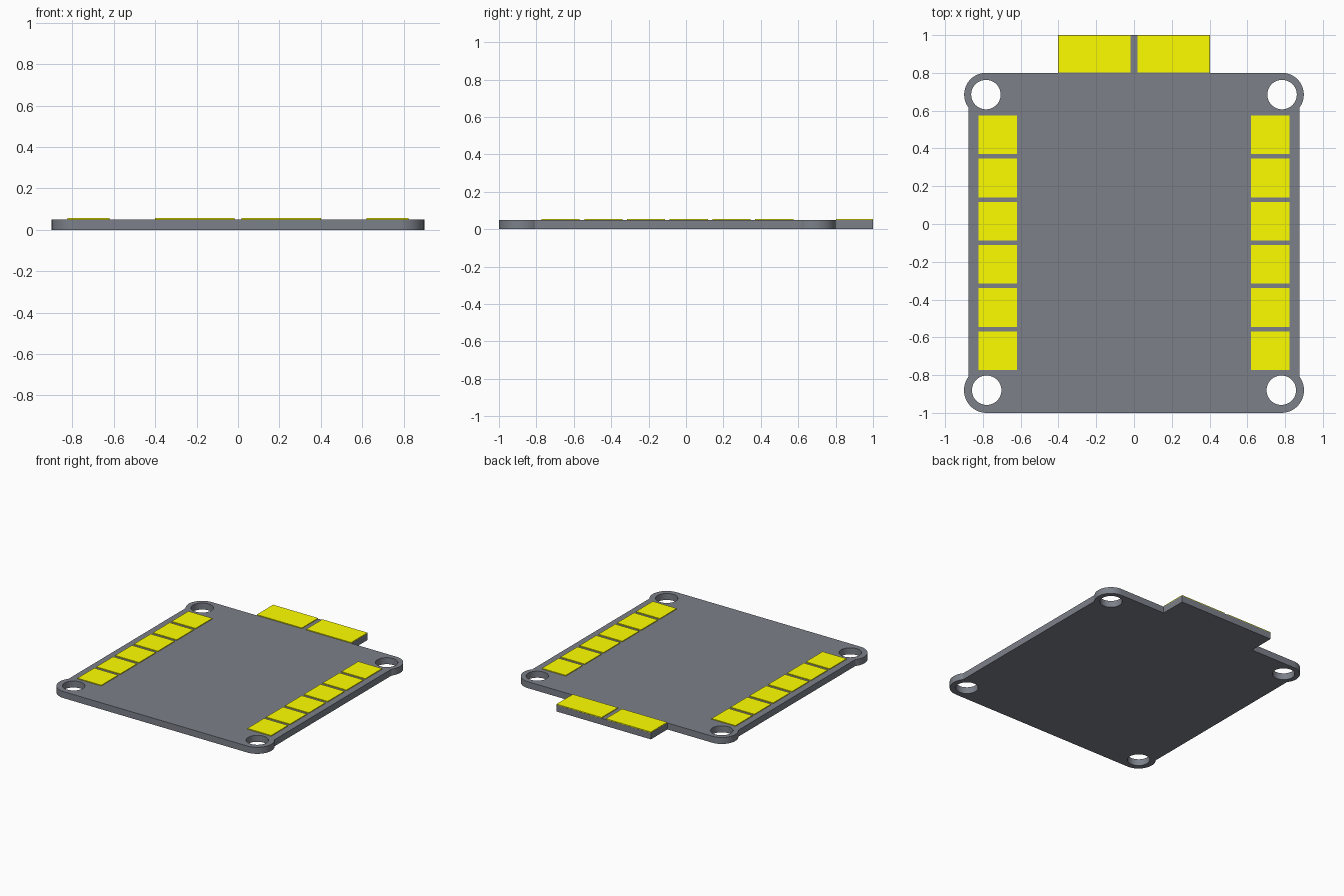
import bpy, bmesh
from math import cos, sin, pi, asin, tau

if "Cube" in bpy.data.objects:
    bpy.data.objects.remove(bpy.data.objects["Cube"])

THICK, PAD_TOP = 0.05, 0.056
EDGE, TAB = 0.875, 0.402          # half widths of board and tab
UP = (0.784, 0.685, 0.115)        # upper lug: x, y, radius
LOW = (0.78, -0.88, 0.12)         # lower lug
HOLE = 0.078


def material(name, rgb):
    m = bpy.data.materials.new(name)
    m.diffuse_color = (*rgb, 1)
    m.use_nodes = True
    m.node_tree.nodes["Principled BSDF"].inputs["Base Color"].default_value = m.diffuse_color
    return m


yellow = material("yellow", (1.0, 1.0, 0.0))
slate = material("slate_grey", (0.2, 0.216, 0.25))


def arc(cx, cy, r, a0, a1, n):
    return [(cx + r * cos(a0 + (a1 - a0) * i / n),
             cy + r * sin(a0 + (a1 - a0) * i / n)) for i in range(n + 1)]


def lug_arc(lug, a0, a1):
    return arc(*lug, a0, a1, 24)


def edge_angle(lug):
    # angle below/above horizontal where the lug meets the straight side
    dx = (EDGE - lug[0]) / lug[2]
    return pi / 2 - asin(dx)


# Board: right half outline from bottom to top, mirrored for the left
right = lug_arc(LOW, -pi / 2, edge_angle(LOW))
right += lug_arc(UP, -edge_angle(UP), pi / 2)
right += [(TAB, 0.8), (TAB, 1.0)]
outline = right + [(-x, y) for x, y in reversed(right)]
loops = [outline]
for x, y, _ in (UP, LOW):
    for s in (-1, 1):
        loops.append(arc(s * x, y, HOLE, 0, tau, 48)[:-1])

bm = bmesh.new()
for loop in loops:
    vs = [bm.verts.new((x, y, 0)) for x, y in loop]
    for a, b in zip(vs, vs[1:] + vs[:1]):
        bm.edges.new((a, b))
bmesh.ops.triangle_fill(bm, edges=bm.edges[:], use_beauty=True, use_dissolve=False)
res = bmesh.ops.extrude_face_region(bm, geom=bm.faces[:])
for v in res["geom"]:
    if isinstance(v, bmesh.types.BMVert):
        v.co.z = THICK
bmesh.ops.recalc_face_normals(bm, faces=bm.faces[:])
mesh = bpy.data.meshes.new("board")
bm.to_mesh(mesh)
bm.free()
mesh.materials.append(slate)
board = bpy.data.objects.new("board", mesh)
bpy.context.collection.objects.link(board)
bpy.context.view_layer.objects.active = board
board.select_set(True)
bpy.ops.object.shade_smooth_by_angle(angle=pi / 6)


def pad(name, x0, x1, y0, y1):
    z0 = 0.002
    bpy.ops.mesh.primitive_cube_add(size=1, location=((x0 + x1) / 2, (y0 + y1) / 2, (z0 + PAD_TOP) / 2))
    ob = bpy.context.object
    ob.name = name
    ob.scale = (x1 - x0, y1 - y0, PAD_TOP - z0)
    ob.data.materials.append(yellow)


# Contact pads along both sides and on the tab
for s, side in ((-1, "left"), (1, "right")):
    for i in range(6):
        y = 0.472 - 0.2285 * i
        xs = sorted((s * 0.62, s * 0.823))
        pad(f"{side}_contact_pad_{i + 1}", *xs, y - 0.102, y + 0.102)
    xs = sorted((s * 0.018, s * 0.401))
    pad(f"{side}_tab_pad", *xs, 0.801, 0.999)
